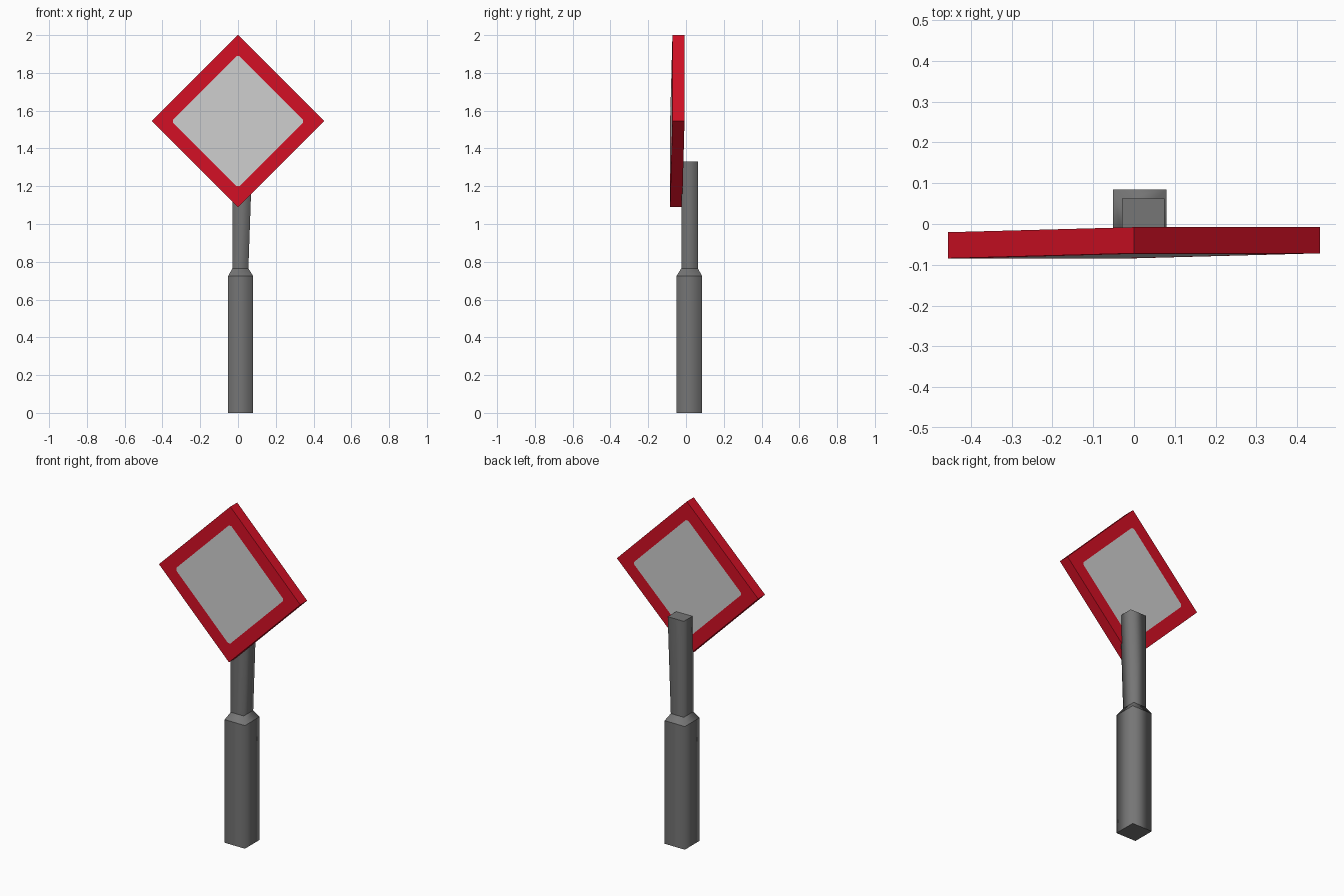
import bpy, bmesh

if "Cube" in bpy.data.objects:
    bpy.data.objects.remove(bpy.data.objects["Cube"])


def material(name, rgb):
    m = bpy.data.materials.new(name)
    m.diffuse_color = (*rgb, 1)
    m.use_nodes = True
    m.node_tree.nodes["Principled BSDF"].inputs["Base Color"].default_value = m.diffuse_color
    return m


grey = material("post grey", (0.18, 0.18, 0.18))
red = material("border red", (0.65, 0.005, 0.018))
pale = material("panel grey", (0.62, 0.62, 0.62))


def finish(name, bm, mats):
    bmesh.ops.recalc_face_normals(bm, faces=bm.faces)
    me = bpy.data.meshes.new(name)
    bm.to_mesh(me)
    bm.free()
    for m in mats:
        me.materials.append(m)
    ob = bpy.data.objects.new(name, me)
    bpy.context.collection.objects.link(ob)


# Post: square sections stacked up, with a sloped shoulder
sections = [  # z, x0, x1, y0, y1
    (0.0, -0.052, 0.08, -0.05, 0.085),
    (0.725, -0.052, 0.08, -0.05, 0.085),
    (0.765, -0.03, 0.055, -0.025, 0.063),
    (1.33, -0.03, 0.075, -0.025, 0.063),
]
bm = bmesh.new()
rings = [[bm.verts.new(p) for p in ((a, c, z), (b, c, z), (b, d, z), (a, d, z))]
         for z, a, b, c, d in sections]
for lo, hi in zip(rings, rings[1:]):
    for i in range(4):
        j = (i + 1) % 4
        bm.faces.new((lo[i], lo[j], hi[j], hi[i])).smooth = True
bm.faces.new(rings[0][::-1])
bm.faces.new(rings[-1])
# soft shading around the post, crisp horizontal edges
for e in bm.edges:
    e.smooth = abs(e.verts[0].co.z - e.verts[1].co.z) > 0.01
finish("post", bm, [grey])

# Diamond sign: border with a clipped-corner panel on both sides, slightly tilted
CZ, R, INNER, CLIP = 1.545, 0.456, 0.352, 0.008
DIRS = [(1, 0), (0, 1), (-1, 0), (0, -1)]
bm = bmesh.new()


def vert(x, z, y):
    return bm.verts.new((x, y + 0.0135 * (x + z), CZ + z))


outers = []
for y in (-0.078, -0.014):
    outer = [vert(R * x, R * z, y) for x, z in DIRS]
    inner = []
    for x, z in DIRS:
        for s in (-CLIP, CLIP):
            k = INNER - CLIP
            inner.append(vert(k * x - s * z, k * z + s * x, y))
    for i in range(4):
        j = (i + 1) % 4
        bm.faces.new((outer[i], outer[j], inner[2 * j], inner[2 * i + 1]))
        bm.faces.new((outer[i], inner[2 * i + 1], inner[2 * i]))
    bm.faces.new(inner).material_index = 1
    outers.append(outer)
for i in range(4):
    j = (i + 1) % 4
    bm.faces.new((outers[0][i], outers[0][j], outers[1][j], outers[1][i]))
finish("diamond_sign", bm, [red, pale])
